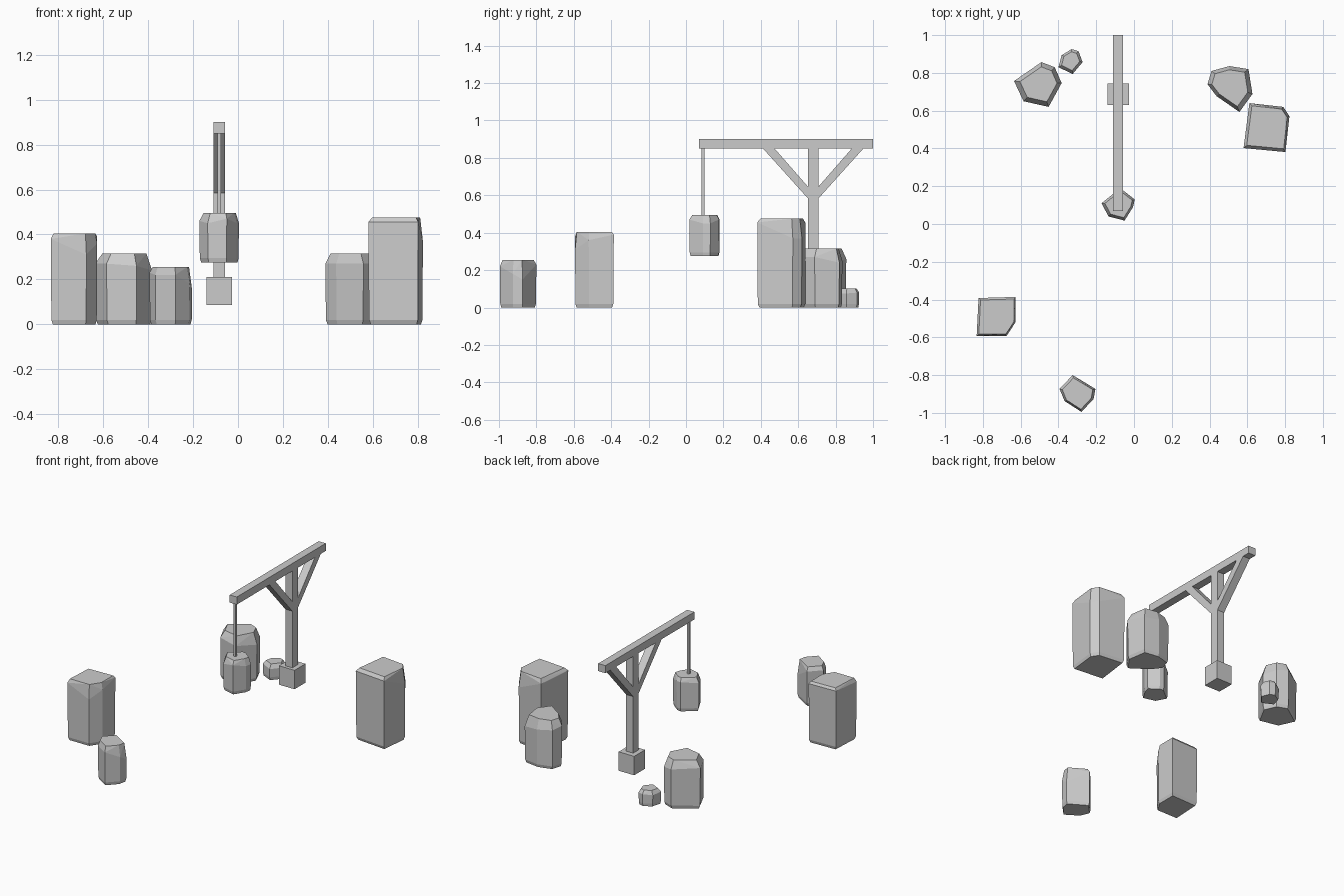
import bpy, bmesh
from mathutils import Vector

if "Cube" in bpy.data.objects:
    bpy.data.objects.remove(bpy.data.objects["Cube"])

CX, CY = -0.084, 0.68   # crane post axis
T = 0.052               # timber thickness


def finish(name, bm):
    me = bpy.data.meshes.new(name)
    bm.to_mesh(me)
    bm.free()
    ob = bpy.data.objects.new(name, me)
    bpy.context.collection.objects.link(ob)
    return ob


def box(name, lo, hi):
    bm = bmesh.new()
    bmesh.ops.create_cube(bm, size=1)
    for v in bm.verts:
        v.co = [(a + b) / 2 + c * (b - a) for a, b, c in zip(lo, hi, v.co)]
    return finish(name, bm)


def side_prism(name, profile):
    """Extrude a (y, z) profile across the timber thickness."""
    bm = bmesh.new()
    f = bm.faces.new([bm.verts.new((CX - T / 2, y, z)) for y, z in profile])
    r = bmesh.ops.extrude_face_region(bm, geom=[f])
    bmesh.ops.translate(bm, vec=(T, 0, 0),
                        verts=[g for g in r["geom"] if isinstance(g, bmesh.types.BMVert)])
    bmesh.ops.recalc_face_normals(bm, faces=bm.faces)
    return finish(name, bm)


def rock(name, corners, z0, z1, inset=0.86, foot=0.02):
    """Chiselled stone: hull of a foot ring, wall rings and an inset top.
    Each corner is (x, y, shoulder height)."""
    bm = bmesh.new()
    n = len(corners)
    mid = Vector((sum(c[0] for c in corners) / n, sum(c[1] for c in corners) / n))
    for x, y, s in corners:
        p = Vector((x, y))
        top, low = mid.lerp(p, inset), mid.lerp(p, 0.92)
        base = mid.lerp(p, 0.98)
        bm.verts.new((low.x, low.y, z0))
        bm.verts.new((base.x, base.y, z0 + foot))
        bm.verts.new((x, y, s))
        bm.verts.new((top.x, top.y, z1))
    r = bmesh.ops.convex_hull(bm, input=bm.verts)
    loose = [v for v in bm.verts if not v.link_faces]
    bmesh.ops.delete(bm, geom=loose, context='VERTS')
    bmesh.ops.dissolve_limit(bm, angle_limit=0.06, verts=bm.verts, edges=bm.edges)
    bmesh.ops.recalc_face_normals(bm, faces=bm.faces)
    return finish(name, bm)


# Crane timbers
box("crane_foot", (CX - .057, .629, .085), (CX + .057, .743, .21))
box("crane_post", (CX - T / 2, CY - .029, .20), (CX + T / 2, CY + .029, .86))
box("crane_beam", (CX - T / 2, .07, .85), (CX + T / 2, 1.0, .90))
for side, s in (("front", -1), ("back", 1)):
    side_prism(side + "_brace", [(CY + s * d, z) for d, z in
               ((.0, .552), (.27, .852), (.208, .852), (.0, .614))])

# Rope and hanging stone
box("rope", (CX - .008, .084, .48), (CX + .008, .1, .86))
rock("hanging_stone", [(-.172, .11, .46), (-.085, .18, .47), (-.055, .176, .47),
     (.004, .13, .45), (-.005, .09, .45), (-.05, .018, .47), (-.135, .04, .45)],
     .275, .495, .82)

# Standing stones
rock("back_left_stone", [(-.635, .757, .27), (-.49, .857, .26), (-.42, .83, .25),
     (-.383, .746, .24), (-.452, .62, .26), (-.585, .65, .27)], 0, .315, .78)
rock("small_stone", [(-.383, .894, .075), (-.33, .926, .08), (-.294, .915, .08),
     (-.272, .857, .075), (-.325, .794, .075), (-.4, .83, .08)], 0, .102, .75)
rock("back_right_stone", [(.389, .74, .27), (.41, .81, .26), (.505, .836, .25),
     (.606, .82, .24), (.627, .688, .27), (.558, .593, .27), (.437, .677, .27)],
     0, .315, .8)
rock("tall_stone", [(.611, .64, .45), (.79, .62, .37), (.823, .571, .37),
     (.802, .381, .455), (.58, .402, .455)], 0, .475, .88)
rock("front_left_stone", [(-.823, -.392, .39), (-.627, -.386, .39), (-.627, -.52, .36),
     (-.675, -.593, .31), (-.833, -.593, .38)], 0, .405, .9)
rock("front_stone", [(-.394, -.873, .23), (-.325, -.8, .23), (-.204, -.873, .15),
     (-.214, -.926, .18), (-.278, -.995, .22), (-.368, -.937, .22)], 0, .255, .85)
